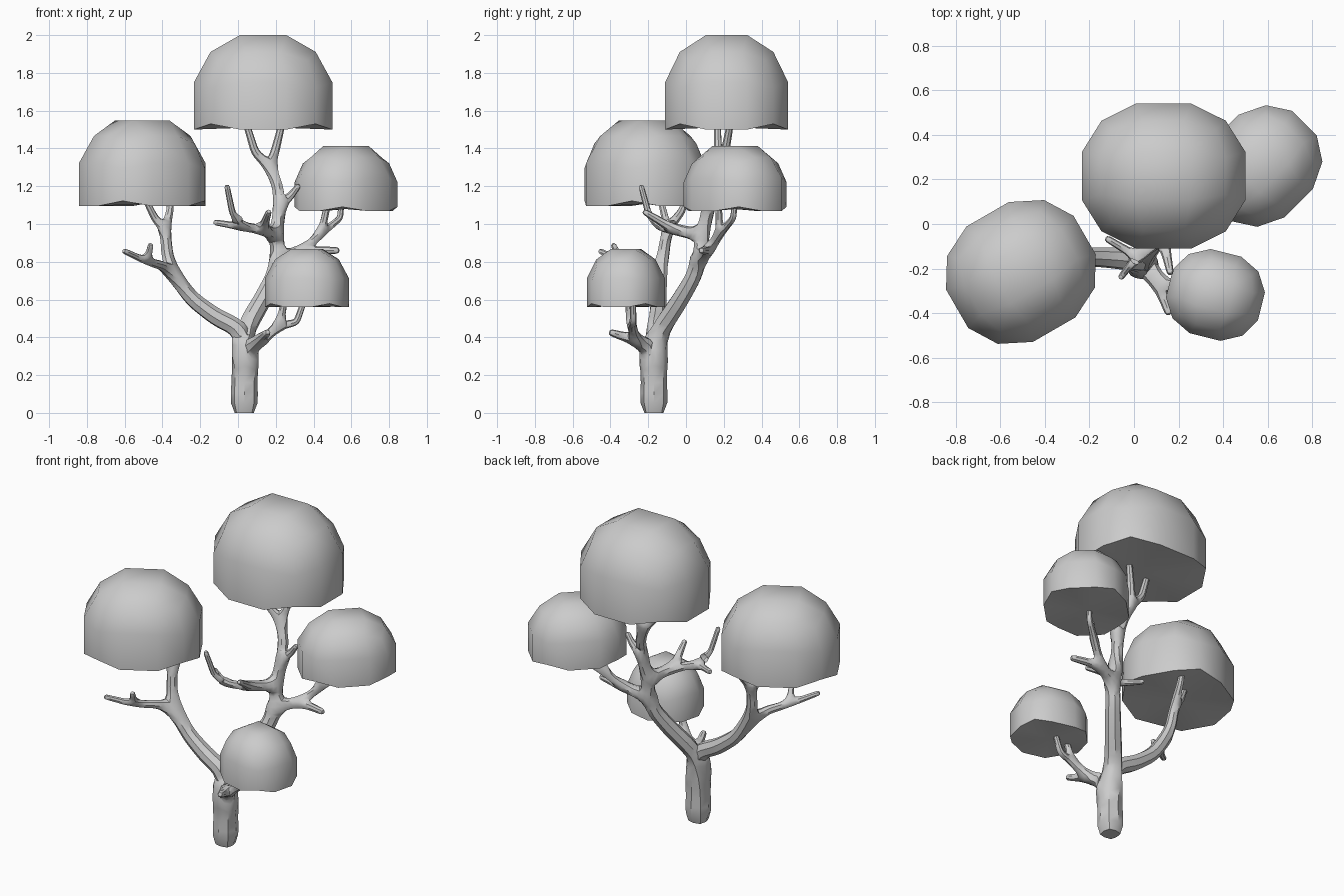
import bpy
import bmesh
from math import radians
from mathutils import Matrix, Vector

if "Cube" in bpy.data.objects:
    bpy.data.objects.remove(bpy.data.objects["Cube"], do_unlink=True)

grey = bpy.data.materials.new("light grey")
grey.use_nodes = True
GREY_VALUE = (0.6, 0.6, 0.6, 1)
grey.diffuse_color = GREY_VALUE
grey.node_tree.nodes["Principled BSDF"].inputs["Base Color"].default_value = GREY_VALUE


def add_object(name, mesh):
    obj = bpy.data.objects.new(name, mesh)
    bpy.context.collection.objects.link(obj)
    mesh.materials.append(grey)
    bpy.ops.object.select_all(action="DESELECT")
    obj.select_set(True)
    bpy.context.view_layer.objects.active = obj
    return obj


# Wooden skeleton: limbs grow from existing joints and taper towards the tip
joints, radii, links = [], [], []


def limb(start, thick, thin, *points):
    """Add a chain of joints and return their indices."""
    chain = []
    for i, point in enumerate(points):
        t = i / max(len(points) - 1, 1)
        joints.append(Vector(point))
        radii.append(thick + (thin - thick) * t)
        if start is not None:
            links.append((start, len(joints) - 1))
        start = len(joints) - 1
        chain.append(start)
    return chain


# Trunk
trunk = limb(None, 0.084, 0.066, (0.033, -0.17, 0), (0.033, -0.17, 0.1),
             (0.035, -0.17, 0.22), (0.033, -0.17, 0.33))

# Limb carrying the right-hand crown, with its low fork
right = limb(trunk[-1], 0.056, 0.03, (0.0, -0.16, 0.45), (-0.12, -0.15, 0.51),
             (-0.24, -0.145, 0.6), (-0.345, -0.135, 0.73), (-0.375, -0.12, 0.84),
             (-0.385, -0.1, 0.97))
limb(right[-1], 0.022, 0.016, (-0.44, -0.11, 1.03), (-0.5, -0.14, 1.15))
limb(right[-1], 0.022, 0.016, (-0.36, -0.02, 1.07), (-0.36, 0.0, 1.15))
low = limb(right[3], 0.028, 0.022, (-0.4, -0.23, 0.78), (-0.48, -0.34, 0.8))
limb(low[-1], 0.016, 0.015, (-0.61, -0.46, 0.86))
limb(low[-1], 0.016, 0.015, (-0.46, -0.39, 0.9))

# Central limb carrying the top crown
centre = limb(trunk[-1], 0.056, 0.036, (0.06, -0.11, 0.48), (0.13, -0.03, 0.6),
              (0.19, 0.04, 0.72), (0.21, 0.07, 0.82), (0.205, 0.09, 0.94),
              (0.22, 0.12, 1.1))
top = limb(centre[-1], 0.034, 0.03, (0.21, 0.15, 1.2), (0.17, 0.18, 1.3))
limb(top[-1], 0.024, 0.018, (0.09, 0.17, 1.38), (0.035, 0.165, 1.56))
limb(top[-1], 0.024, 0.018, (0.2, 0.21, 1.4), (0.24, 0.24, 1.56))
limb(centre[-1], 0.022, 0.015, (0.28, 0.13, 1.15), (0.325, 0.12, 1.21))

# Bare forward branch of the central limb
bare = limb(centre[4], 0.03, 0.022, (0.13, -0.06, 0.97), (0.02, -0.15, 0.985))
limb(bare[0], 0.016, 0.015, (0.165, -0.23, 1.07))
limb(bare[-1], 0.016, 0.015, (-0.13, -0.06, 1.01))
limb(bare[-1], 0.018, 0.015, (-0.03, -0.2, 1.06), (-0.06, -0.24, 1.21))

# Branch carrying the left-hand crown
left = limb(centre[3], 0.03, 0.024, (0.35, 0.12, 0.86), (0.44, 0.18, 0.95))
limb(left[-1], 0.018, 0.015, (0.48, 0.17, 1.13))
limb(left[-1], 0.018, 0.015, (0.54, 0.25, 1.03), (0.55, 0.26, 1.13))
limb(left[0], 0.018, 0.015, (0.54, 0.08, 0.86))

# Branch carrying the small front crown
front = limb(trunk[-1], 0.034, 0.024, (0.11, -0.26, 0.38), (0.22, -0.29, 0.46))
limb(front[0], 0.018, 0.015, (0.16, -0.41, 0.43))
limb(front[-1], 0.018, 0.015, (0.25, -0.31, 0.62))
limb(front[-1], 0.02, 0.015, (0.31, -0.28, 0.48), (0.36, -0.28, 0.62))

mesh = bpy.data.meshes.new("trunk_and_branches")
mesh.from_pydata(joints, links, [])
wood = add_object("trunk_and_branches", mesh)
skin = wood.modifiers.new("Skin", "SKIN")
skin.use_smooth_shade = True
for data, radius in zip(mesh.skin_vertices[0].data, radii):
    data.radius = (radius, radius)
    data.use_root = False
mesh.skin_vertices[0].data[0].use_root = True
smooth = wood.modifiers.new("Subdivision", "SUBSURF")
smooth.levels = smooth.render_levels = 1
bpy.ops.object.convert(target="MESH")
lowest = min(v.co.z for v in wood.data.vertices)
for v in wood.data.vertices:
    if v.co.z < lowest + 0.03:
        v.co.z = 0
if not wood.data.materials:
    wood.data.materials.append(grey)
bpy.ops.object.shade_smooth_by_angle(angle=radians(40))


# Crowns: a cube sphere, three faces per side, with a flat underside
def crown(name, x, y, base, size, turn):
    bm = bmesh.new()
    bmesh.ops.create_cube(bm, size=2)
    bmesh.ops.subdivide_edges(bm, edges=bm.edges, cuts=2, use_grid_fill=True)
    low_verts = [v for v in bm.verts if v.co.z < -0.9]
    bmesh.ops.delete(bm, geom=low_verts, context="VERTS")
    for v in bm.verts:
        v.co.normalize()
    rim = [e for e in bm.edges if e.is_boundary]
    centre_vert = bm.verts.new((0, 0, -0.27))
    for e in rim:
        bm.faces.new((*e.verts, centre_vert))
    bmesh.ops.recalc_face_normals(bm, faces=bm.faces)
    lift = -min(v.co.z for v in bm.verts) * size[2]
    bm.transform(Matrix.Translation((x, y, base + lift))
                 @ Matrix.Rotation(radians(turn), 4, "Z")
                 @ Matrix.Diagonal((*size, 1)))
    mesh = bpy.data.meshes.new(name)
    bm.to_mesh(mesh)
    bm.free()
    add_object(name, mesh)
    bpy.ops.object.shade_smooth_by_angle(angle=radians(35))


crown("top_crown", 0.133, 0.215, 1.5, (0.405, 0.36, 0.415), 0)
crown("right_crown", -0.507, -0.215, 1.095, (0.365, 0.33, 0.375), 30)
crown("left_crown", 0.572, 0.26, 1.07, (0.3, 0.26, 0.285), 45)
crown("front_crown", 0.365, -0.318, 0.56, (0.235, 0.215, 0.255), -14)
